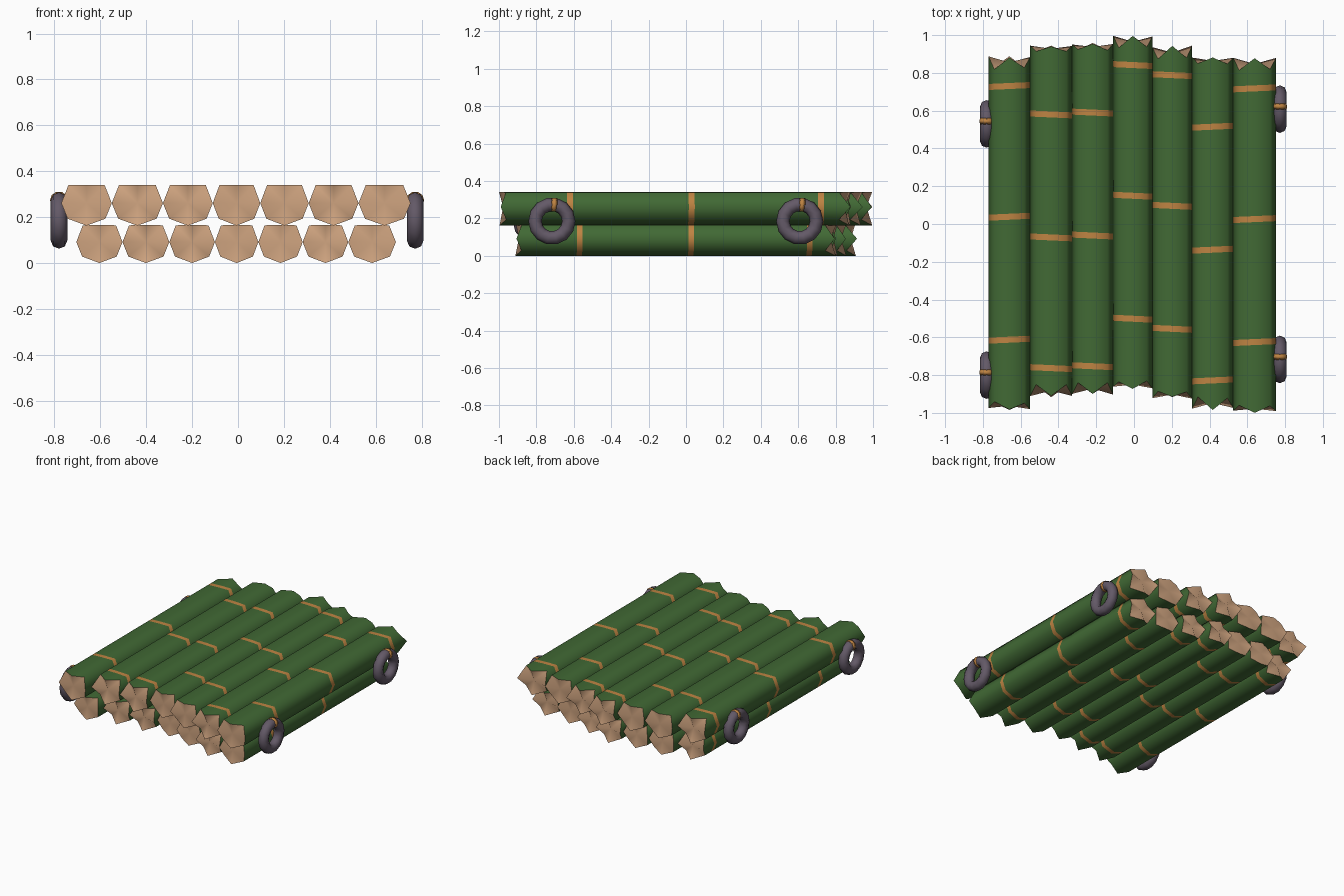
import bpy, bmesh, math, random
from mathutils import Matrix, Vector

if "Cube" in bpy.data.objects:
    bpy.data.objects.remove(bpy.data.objects["Cube"])
random.seed(4)

def mat(name, col):
    m = bpy.data.materials.new(name)
    m.diffuse_color = (*col, 1)
    m.use_nodes = True
    m.node_tree.nodes["Principled BSDF"].inputs["Base Color"].default_value = m.diffuse_color
    return m

GREEN = mat("bamboo green", (0.053, 0.142, 0.035))
TAN = mat("cut wood tan", (0.64, 0.38, 0.22))
ORANGE = mat("node orange", (0.52, 0.23, 0.055))
PURPLE = mat("ring purple grey", (0.125, 0.10, 0.135))

def finish(bm, name, mats):
    bmesh.ops.recalc_face_normals(bm, faces=bm.faces)
    for f in bm.faces:
        f.smooth = True
    me = bpy.data.meshes.new(name)
    bm.to_mesh(me)
    bm.free()
    for m in mats:
        me.materials.append(m)
    ob = bpy.data.objects.new(name, me)
    bpy.context.collection.objects.link(ob)
    return ob

# octagonal log section: half width 1, height 0..1, flattened top
SECTION = [(0, 1), (.72, .99), (1, .55), (.75, .17), (0, 0), (-.75, .17), (-1, .55), (-.72, .99)]

def log(name, x0, x1, y0, y1, z0, z1, bands, flip, tilt, k):
    """Bamboo log with painted node rings and jagged split ends."""
    bm = bmesh.new()
    cx, hw = (x0 + x1) / 2, (x1 - x0) / 2
    def ring(y, depth=0, side=0):
        vs = []
        for i, (u, v) in enumerate(SECTION):
            dy = tilt * u
            if depth:
                dy = -side * (depth * (i % 2) + random.uniform(0, .012)) * k
            vs.append(bm.verts.new((cx + u * hw, y + dy, z0 + v * (z1 - z0))))
        return vs
    front_depth, back_depth = (.06, .035) if flip else (.035, .06)
    rims = [ring(y0, front_depth, -1), ring(y1, back_depth, 1)]
    rows = [rims[0]]
    for b in sorted(bands):
        rows += [ring(b - .016 * k), ring(b + .016 * k)]
    rows.append(rims[1])
    for r in range(len(rows) - 1):
        for i in range(8):
            j = (i + 1) % 8
            f = bm.faces.new((rows[r][i], rows[r][j], rows[r + 1][j], rows[r + 1][i]))
            f.material_index = 2 if r % 2 else 0
    bmesh.ops.recalc_face_normals(bm, faces=bm.faces)
    # end caps on their own vertices so the rim stays crisp
    for rim, side in zip(rims, (-1, 1)):
        vs = [bm.verts.new(v.co) for v in rim]
        mid = sum((v.co for v in vs), Vector()) / 8
        c = bm.verts.new(mid)
        for i in range(8):
            a, b = vs[i], vs[(i + 1) % 8]
            f = bm.faces.new((a, b, c))
            f.normal_update()
            if f.normal.y * side < 0:
                f.normal_flip()
            f.material_index = 1
    for f in bm.faces:
        f.smooth = True
    me = bpy.data.meshes.new(name)
    bm.to_mesh(me)
    bm.free()
    for m in (GREEN, TAN, ORANGE):
        me.materials.append(m)
    ob = bpy.data.objects.new(name, me)
    bpy.context.collection.objects.link(ob)

# two layers of seven logs; the lower one is a smaller copy
EDGES = [-.77, -.55, -.327, -.11, .097, .308, .525, .752]
ENDS = [(-.985, .89), (-.92, .95), (-.91, .96), (-.873, 1.0), (-.925, .945), (-.985, .885), (-1.0, .88)]
FLIP = [0, 1, 1, 0, 0, 1, 0]
for layer, k, z0, z1 in (("top", 1, .163, .341), ("bottom", .915, 0, .166)):
    for n in range(7):
        y0, y1 = ENDS[n]
        mid = (y0 + y1) / 2
        s = -1 if FLIP[n] else 1
        bands = [k * (mid + s * d) for d in (.778, .086, -.565)]
        log(f"{layer}_log_{n + 1}", EDGES[n] * k, EDGES[n + 1] * k, y0 * k, y1 * k,
            z0, z1, bands, FLIP[n], .005 if n in (0, 5, 6) else -.005, k)

def torus(name, centre, axis, R, r, seg, sides, m, width=None):
    """Torus about the x axis, or a short band (width) around the y axis."""
    bm = bmesh.new()
    rows = []
    for i in range(seg):
        a = 2 * math.pi * i / seg
        row = []
        for j in range(sides):
            b = 2 * math.pi * j / sides
            rad, h = R + r * math.cos(b), (width or r) * math.sin(b)
            p, q = rad * math.cos(a), rad * math.sin(a)
            co = (h, p, q) if axis == 'x' else (p, h, q)
            row.append(bm.verts.new(Vector(centre) + Vector(co)))
        rows.append(row)
    for i in range(seg):
        for j in range(sides):
            i2, j2 = (i + 1) % seg, (j + 1) % sides
            bm.faces.new((rows[i][j], rows[i2][j], rows[i2][j2], rows[i][j2]))
    return finish(bm, name, [m])

# side rings, each with a lashing around the top of its tube
for name, x, y in (("right_front", .772, -.717), ("right_back", .772, .608),
                   ("left_front", -.78, -.80), ("left_back", -.78, .53)):
    torus(name + "_ring", (x, y, .185), 'x', .09, .036, 14, 8, PURPLE)
    torus(name + "_lashing", (x, y + .014, .273), 'y', .035, .004, 10, 4, ORANGE, .016)
